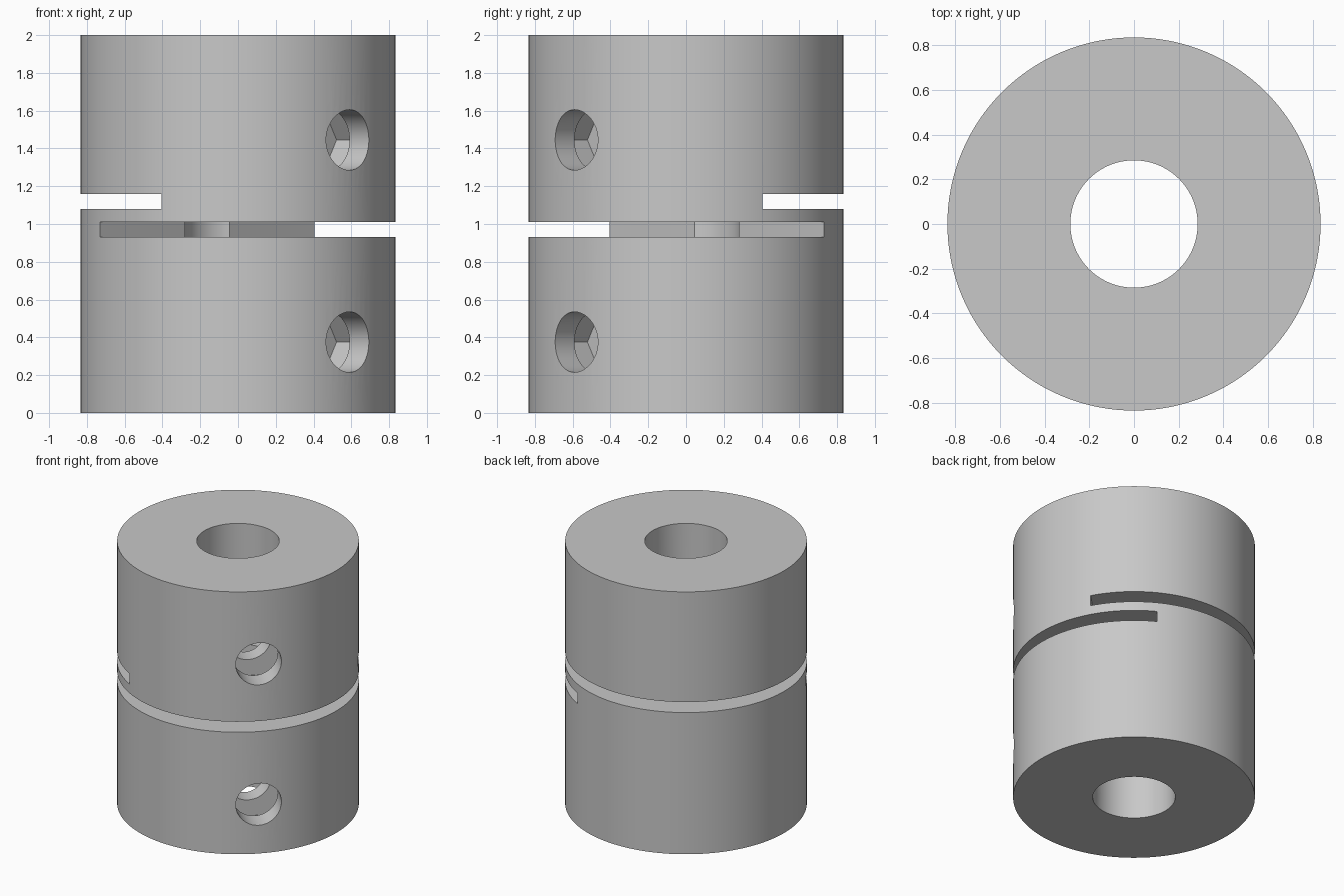
import bpy, math
from mathutils import Matrix, Vector

if "Cube" in bpy.data.objects:
    bpy.data.objects.remove(bpy.data.objects["Cube"])

R_OUT, R_BORE, HEIGHT = 0.835, 0.285, 2.0
TURN = Matrix.Rotation(math.radians(-45), 4, 'Z')   # local x points to the screw side

metal = bpy.data.materials.new("grey_metal")
metal.diffuse_color = (0.58, 0.58, 0.58, 1)
metal.use_nodes = True
metal.node_tree.nodes["Principled BSDF"].inputs["Base Color"].default_value = metal.diffuse_color


def cylinder(name, radius, depth, matrix, sides=128):
    bpy.ops.mesh.primitive_cylinder_add(vertices=sides, radius=radius, depth=depth)
    ob = bpy.context.object
    ob.name = name
    ob.data.transform(matrix)
    return ob


def box(name, lo, hi):
    """Box between two corners in the turned frame."""
    lo, hi = Vector(lo), Vector(hi)
    bpy.ops.mesh.primitive_cube_add(size=1)
    ob = bpy.context.object
    ob.name = name
    ob.data.transform(TURN @ Matrix.Translation((lo + hi) / 2)
                      @ Matrix.Diagonal((*(hi - lo), 1)))
    return ob


def radial(name, radius, start, end, z, sides):
    """Cylinder lying along the screw direction."""
    m = (TURN @ Matrix.Translation(((start + end) / 2, 0, z))
         @ Matrix.Rotation(math.pi / 2, 4, 'Y') @ Matrix.Rotation(0, 4, 'Z'))
    return cylinder(name, radius, end - start, m, sides)


# Main body
body = cylinder("coupling_body", R_OUT, HEIGHT, Matrix.Translation((0, 0, 1)))
body.data.materials.append(metal)

# Shaft bore and the two opposed flex slits
cutters = [
    cylinder("bore_cutter", R_BORE, 3, Matrix.Translation((0, 0, 1)), 96),
    box("lower_slit_cutter", (-0.23, -1.2, 0.93), (1.2, 1.2, 1.01)),
    box("upper_slit_cutter", (-1.2, -1.2, 1.08), (0.23, 1.2, 1.16)),
]
# Screw holes with a hexagonal nut pocket inside the wall
for label, z in (("lower", 0.375), ("upper", 1.445)):
    cutters.append(radial(label + "_nut_cutter", 0.325, 0.413, 0.675, z, 6))
    cutters.append(radial(label + "_screw_cutter", 0.16, 0.0, 1.2, z, 64))

bpy.ops.object.select_all(action='DESELECT')
body.select_set(True)
bpy.context.view_layer.objects.active = body
for c in cutters:
    mod = body.modifiers.new(c.name, 'BOOLEAN')
    mod.operation = 'DIFFERENCE'
    mod.solver = 'EXACT'
    mod.object = c
    bpy.ops.object.modifier_apply(modifier=mod.name)
    bpy.data.objects.remove(c)

# Smooth round walls, crisp rims
bpy.ops.object.shade_smooth_by_angle(angle=math.radians(30))
